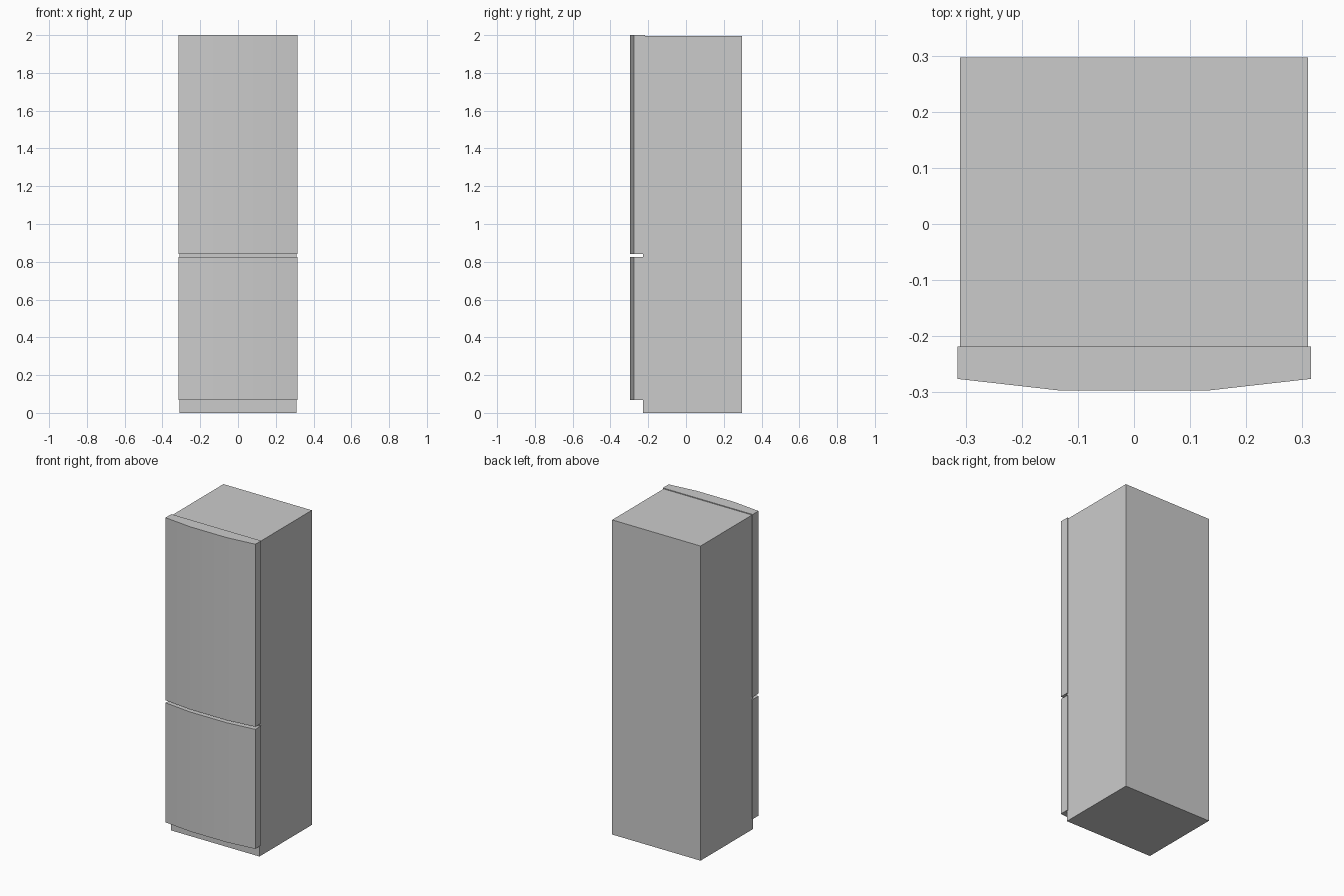
import bpy, bmesh

if "Cube" in bpy.data.objects:
    bpy.data.objects.remove(bpy.data.objects["Cube"])


def extrude_profile(name, points, z0, z1):
    """Closed prism from an xy outline between two heights."""
    bm = bmesh.new()
    face = bm.faces.new([bm.verts.new((x, y, z0)) for x, y in points])
    top = bmesh.ops.extrude_face_region(bm, geom=[face])["geom"]
    bmesh.ops.translate(bm, vec=(0, 0, z1 - z0),
                        verts=[g for g in top if isinstance(g, bmesh.types.BMVert)])
    bmesh.ops.recalc_face_normals(bm, faces=bm.faces)
    mesh = bpy.data.meshes.new(name)
    bm.to_mesh(mesh)
    bm.free()
    obj = bpy.data.objects.new(name, mesh)
    bpy.context.collection.objects.link(obj)
    return obj


def mirrored(half):
    """Complete a right-hand half outline across x = 0."""
    return half + [(-x, y) for x, y in reversed(half)]


# Cabinet body
body = mirrored([(0.31, -0.228), (0.31, 0.297)])
extrude_profile("cabinet", body, 0, 1.995)

# Bowed doors: flat centre, slanted sides, back slightly overlapping the cabinet
door = mirrored([(0.13, -0.297), (0.315, -0.276), (0.315, -0.218)])
for name, z0, z1 in (("freezer_door", 0.068, 0.826), ("fridge_door", 0.842, 2.0)):
    obj = extrude_profile(name, door, z0, z1)
    bpy.ops.object.select_all(action='DESELECT')
    obj.select_set(True)
    bpy.context.view_layer.objects.active = obj
    bpy.ops.object.shade_smooth_by_angle(angle=0.52)
